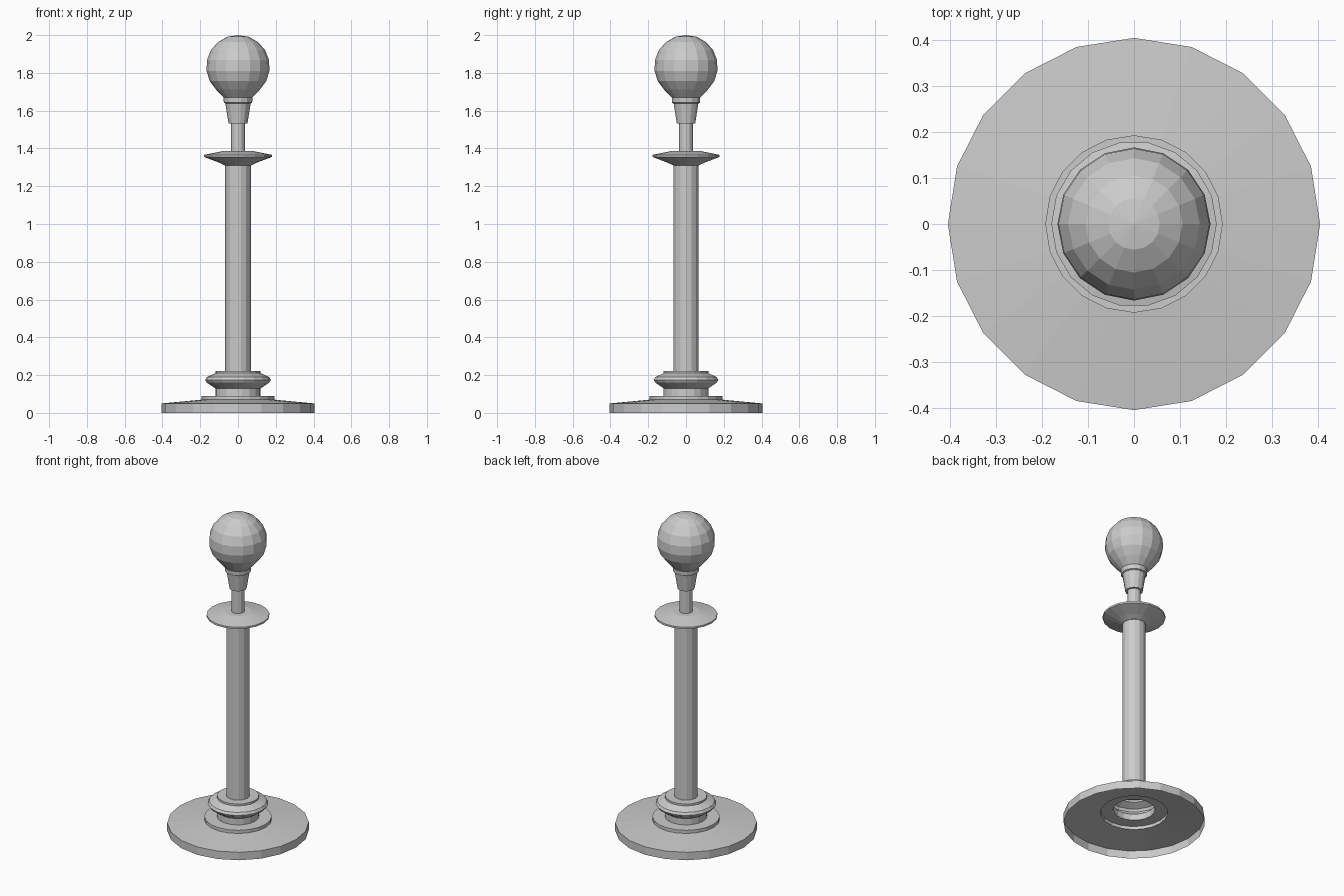
import bpy, bmesh, math

if "Cube" in bpy.data.objects:
    bpy.data.objects.remove(bpy.data.objects["Cube"])


def lathe(name, profile, sides):
    """Revolve (radius, z) points about z; radius 0 closes to a point."""
    bm = bmesh.new()
    rings = []
    for r, z in profile:
        if r == 0:
            rings.append([bm.verts.new((0, 0, z))] * sides)
        else:
            rings.append([bm.verts.new((r * math.cos(2 * math.pi * i / sides),
                                        r * math.sin(2 * math.pi * i / sides), z))
                          for i in range(sides)])
    for a, b in zip(rings, rings[1:]):
        for i in range(sides):
            j = (i + 1) % sides
            bm.faces.new(list(dict.fromkeys((a[i], a[j], b[j], b[i]))))
    mesh = bpy.data.meshes.new(name)
    bm.to_mesh(mesh)
    bm.free()
    obj = bpy.data.objects.new(name, mesh)
    bpy.context.collection.objects.link(obj)
    return obj


# Hollow foot, open underneath, with a stepped collar
lathe("base_plate", [(0.405, 0), (0.405, 0.05), (0.193, 0.07),
                     (0.193, 0.09), (0.12, 0.09)], 20)

# Turned moulding around the bottom of the column
lathe("base_moulding", [(0.12, 0.09), (0.12, 0.13), (0.165, 0.16), (0.174, 0.175),
                        (0.165, 0.19), (0.12, 0.21), (0.12, 0.222), (0.067, 0.222)], 18)

# Column
lathe("column", [(0.068, 0.222), (0.068, 1.31)], 14)

# Saucer on top of the column
lathe("saucer", [(0.068, 1.31), (0.10, 1.325), (0.18, 1.355), (0.18, 1.366),
                 (0.075, 1.387), (0.038, 1.387)], 18)

# Thin stem
lathe("stem", [(0.038, 1.387), (0.038, 1.532)], 12)

# Lamp holder cup
lathe("holder_cup", [(0.038, 1.532), (0.05, 1.532), (0.067, 1.638),
                     (0.075, 1.642), (0.077, 1.672)], 14)

# Faceted globe with its neck opening into the cup
centre, radius, steps = 1.833, 0.168, 8
start = math.radians(-66)
globe = [(0.077, 1.67)]
for k in range(steps):
    a = start + (math.pi / 2 - start) * k / steps
    if k:
        globe.append((radius * math.cos(a), centre + radius * math.sin(a)))
globe.append((0, 2.0))
lathe("globe", globe, 16)
